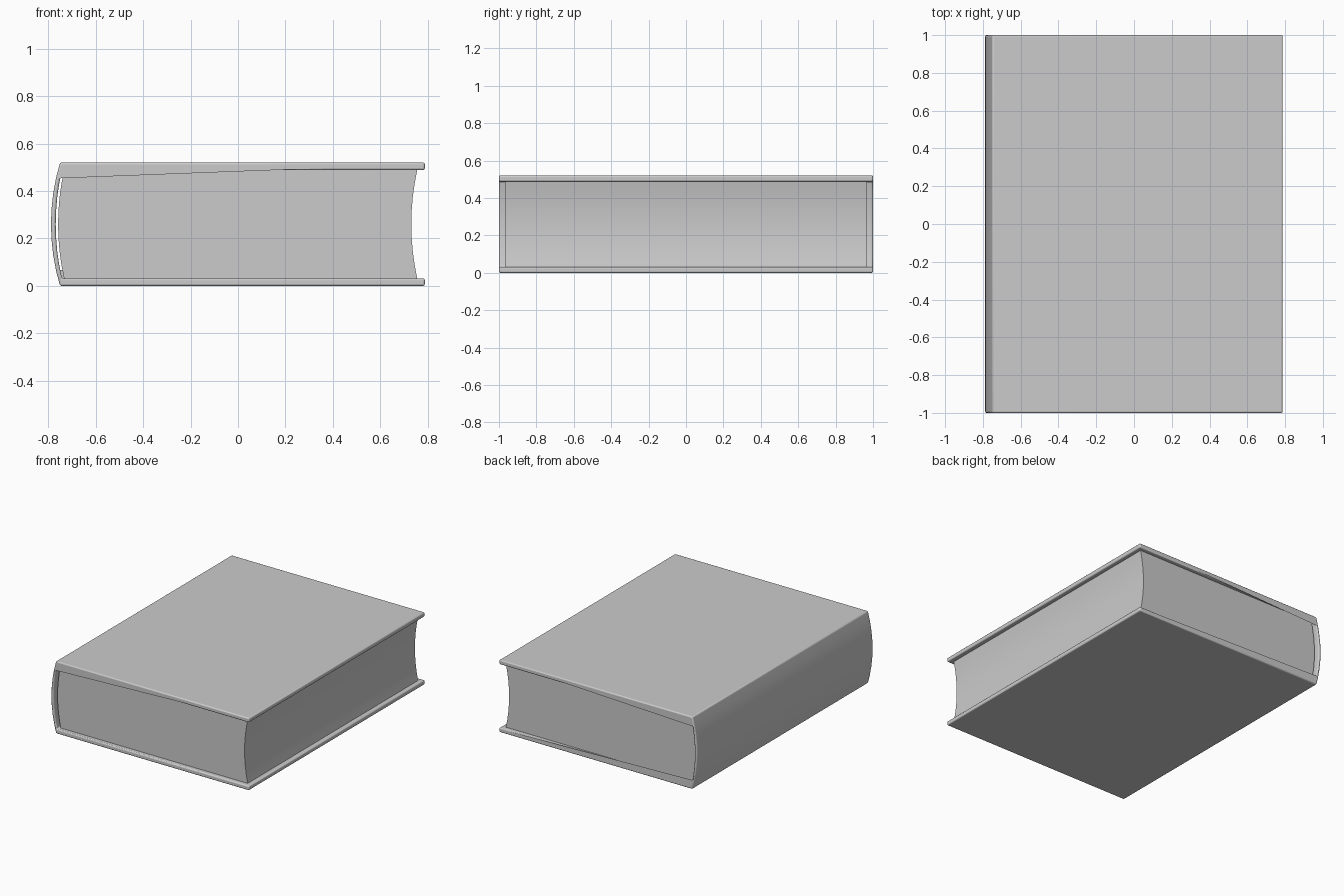
import bpy, bmesh, math

if "Cube" in bpy.data.objects:
    bpy.data.objects.remove(bpy.data.objects["Cube"])

Z0, Z1 = 0.0, 0.52        # outer height of the binding
MID = (Z0 + Z1) / 2


def arc(x_edge, x_mid, half, n=8):
    """Shallow curve from bottom to top, bulging from x_edge to x_mid."""
    pts = []
    for i in range(n + 1):
        t = -1 + 2 * i / n
        pts.append((x_mid + (x_edge - x_mid) * t * t, MID + half * t))
    return pts


def extrude_profile(name, profile, half_y, bevel=0.0, angle=40):
    """Extrude an XZ outline along y, centred on y = 0."""
    bm = bmesh.new()
    verts = [bm.verts.new((x, -half_y, z)) for x, z in profile]
    face = bm.faces.new(verts)
    ext = bmesh.ops.extrude_face_region(bm, geom=[face])
    moved = [g for g in ext["geom"] if isinstance(g, bmesh.types.BMVert)]
    bmesh.ops.translate(bm, verts=moved, vec=(0, 2 * half_y, 0))
    bmesh.ops.recalc_face_normals(bm, faces=bm.faces)
    mesh = bpy.data.meshes.new(name)
    bm.to_mesh(mesh)
    bm.free()
    obj = bpy.data.objects.new(name, mesh)
    bpy.context.collection.objects.link(obj)
    if bevel:
        mod = obj.modifiers.new("soft_edges", "BEVEL")
        mod.width = bevel
        mod.segments = 3
        mod.limit_method = "ANGLE"
        mod.angle_limit = math.radians(40)
    bpy.ops.object.select_all(action="DESELECT")
    obj.select_set(True)
    bpy.context.view_layer.objects.active = obj
    bpy.ops.object.shade_smooth_by_angle(angle=math.radians(angle))
    return obj


# Hard cover: two boards joined by a rounded spine, open at the fore edge
board = 0.032
outer = [(0.787, Z0)] + arc(-0.75, -0.788, MID) + [(0.787, Z1)]
inner = arc(-0.742, -0.768, MID - board)
inner = [(0.787, Z0 + board)] + inner + [(0.787, Z1 - board)]
extrude_profile("cover", outer + inner[::-1], 1.0, bevel=0.008)

# Page block: rounded at the spine, hollowed at the fore edge
half = MID - board
spine_side = arc(-0.733, -0.758, half)
fore_edge = arc(0.755, 0.73, half)
extrude_profile("pages", spine_side + fore_edge[::-1], 0.968)
